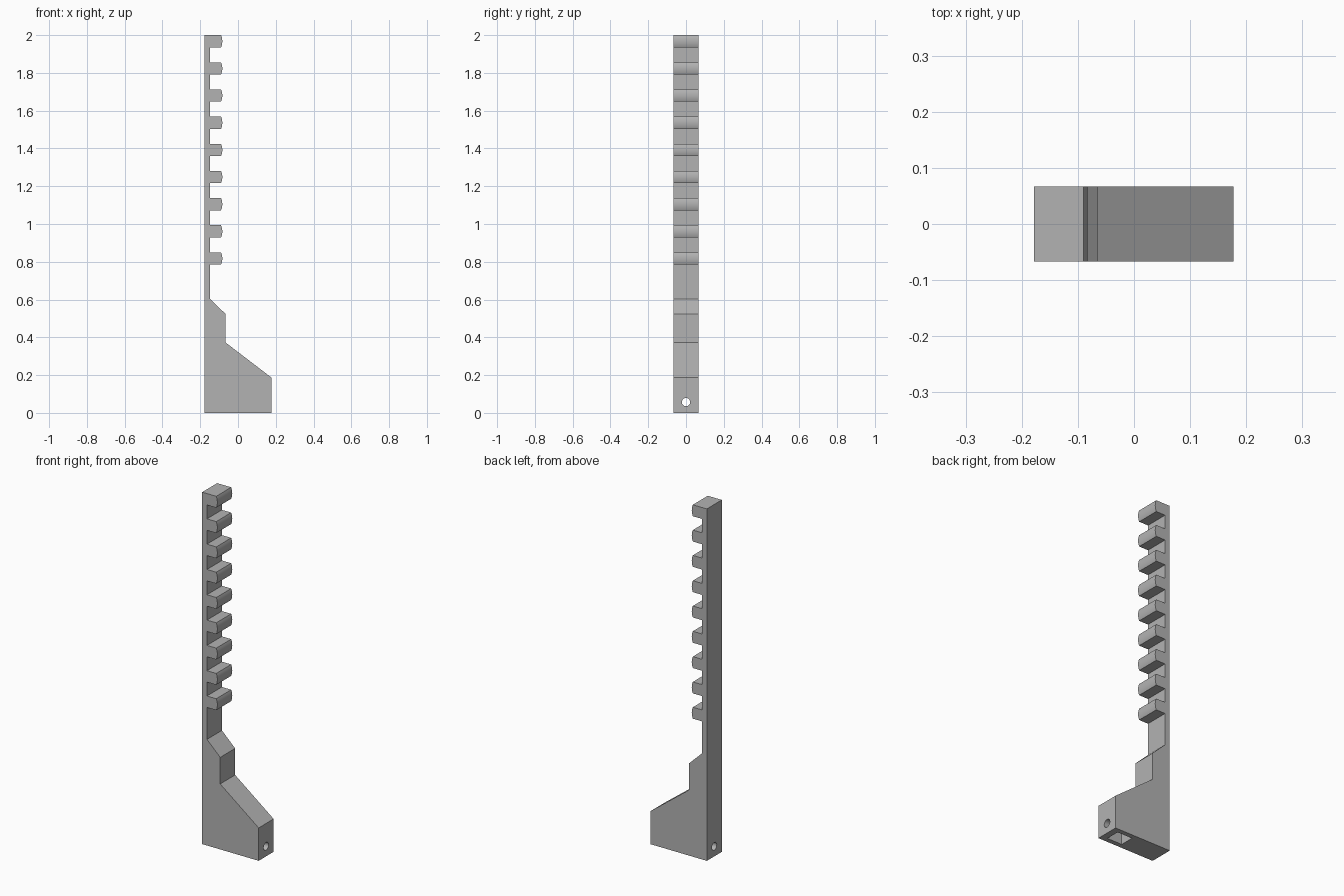
import bpy, bmesh, math
from mathutils import Vector

cube = bpy.data.objects.get("Cube")
if cube:
    bpy.data.objects.remove(cube)

grey = bpy.data.materials.new("plain grey")
grey.use_nodes = True
colour = (0.45, 0.45, 0.45, 1)
grey.diffuse_color = colour
grey.node_tree.nodes["Principled BSDF"].inputs["Base Color"].default_value = colour

HALF_WIDTH = 0.067
BACK, STEM, TIP, BULGE = -0.178, -0.148, -0.09, 0.007
TEETH, PITCH, TOOTH = 9, 0.1438, 0.065


def tooth_profile(top):
    """Tooth outline from its lower root, round the bulged tip, to its upper root."""
    half = TOOTH / 2
    radius = (half ** 2 + BULGE ** 2) / (2 * BULGE)
    sweep = math.asin(half / radius)
    mid, centre = top - half, TIP + BULGE - radius
    arc = [(centre + radius * math.cos(a), mid + radius * math.sin(a))
           for a in (sweep * (i / 5 - 1) for i in range(11))]
    return [(STEM, top - TOOTH)] + arc + [(STEM, top)]


# Side outline: foot, stepped bracket, then the row of teeth
outline = [(BACK, 0), (0.177, 0), (0.177, 0.187), (-0.065, 0.372),
           (-0.065, 0.523), (STEM, 0.603)]
for i in reversed(range(TEETH)):
    outline += tooth_profile(2 - i * PITCH)
outline[-1] = (BACK, 2)

bm = bmesh.new()
face = bm.faces.new([bm.verts.new((x, -HALF_WIDTH, z)) for x, z in outline])
side = bmesh.ops.extrude_face_region(bm, geom=[face])
bmesh.ops.translate(bm, vec=Vector((0, 2 * HALF_WIDTH, 0)),
                    verts=[v for v in side["geom"] if isinstance(v, bmesh.types.BMVert)])
bmesh.ops.recalc_face_normals(bm, faces=bm.faces)
mesh = bpy.data.meshes.new("toothed_rack")
bm.to_mesh(mesh)
bm.free()
rack = bpy.data.objects.new("toothed_rack", mesh)
bpy.context.collection.objects.link(rack)
mesh.materials.append(grey)


def cut(cutter, name):
    """Subtract a helper shape from the rack, then drop the helper."""
    cutter.name = name
    cutter.hide_render = True
    cutter.data.materials.append(grey)
    mod = rack.modifiers.new(name, "BOOLEAN")
    mod.operation, mod.solver, mod.object = "DIFFERENCE", "EXACT", cutter
    bpy.ops.object.select_all(action="DESELECT")
    bpy.context.view_layer.objects.active = rack
    rack.select_set(True)
    bpy.ops.object.modifier_apply(modifier=name)
    bpy.data.objects.remove(cutter)


# Pin hole running the length of the foot
bpy.ops.mesh.primitive_cylinder_add(vertices=24, radius=0.022, depth=1,
                                    location=(0, 0, 0.057),
                                    rotation=(0, math.pi / 2, 0))
cut(bpy.context.object, "pin_hole")

# Rectangular pocket in the underside
bpy.ops.mesh.primitive_cube_add(size=1, location=(0.094, 0, 0.04))
pocket = bpy.context.object
pocket.scale = (0.094, 0.08, 0.16)
cut(pocket, "nut_pocket")

# Smooth tooth tips and hole, crisp edges elsewhere
bpy.ops.object.shade_smooth_by_angle(angle=math.radians(30))
